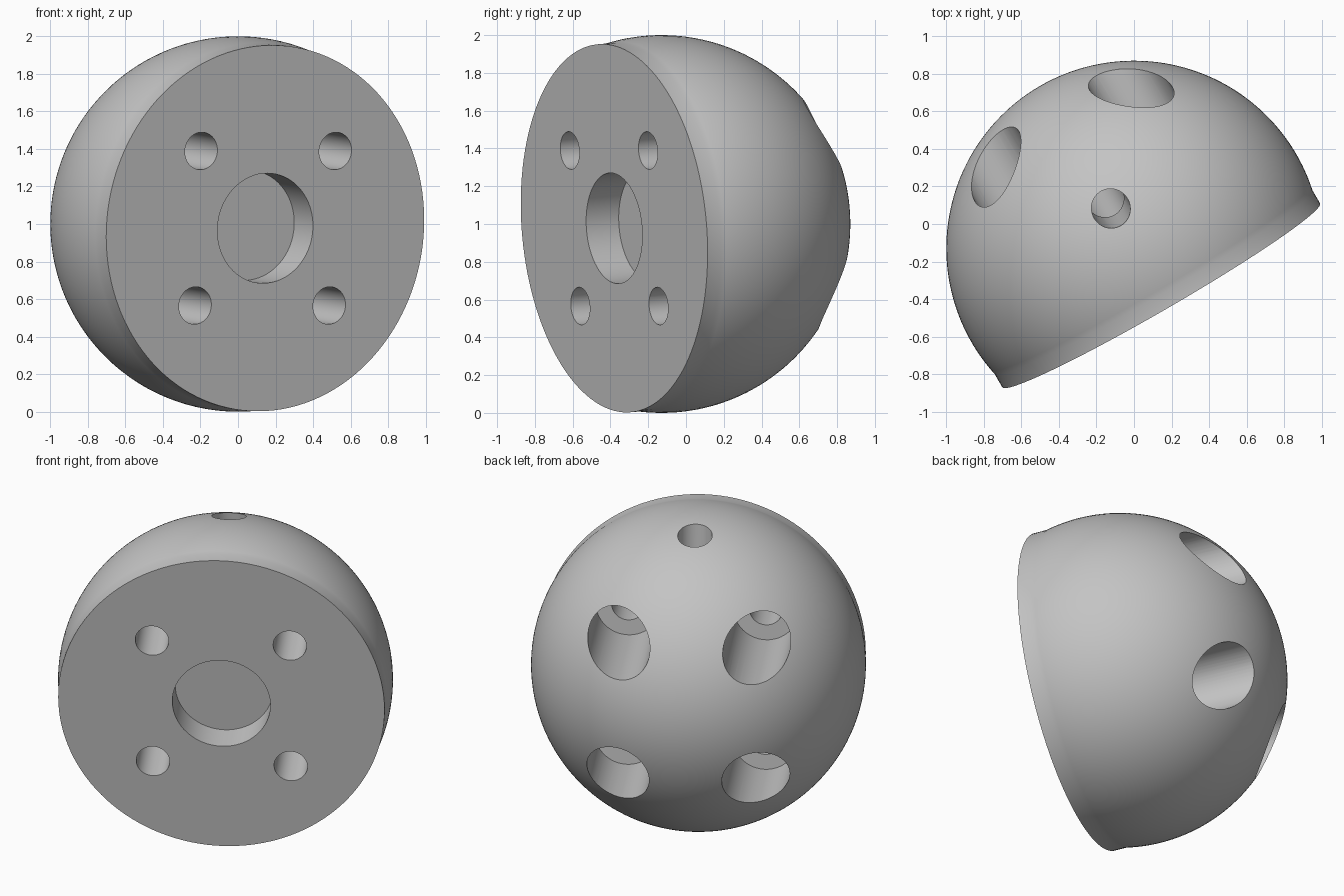
import bpy, bmesh, math
from mathutils import Matrix, Vector

cube = bpy.data.objects.get("Cube")
if cube:
    bpy.data.objects.remove(cube)

# Local frame: origin at the ball centre, local z pointing out of the flat face
normal = Vector((0.5, -0.863, -0.078)).normalized()
across = Vector((0, 0, 1)).cross(normal).normalized()
upward = normal.cross(across)
frame = Matrix((across, upward, normal)).transposed().to_4x4()
frame.translation = (0, -0.13, 1.0)

FACE = 0.29      # distance of the flat face from the ball centre
RIM = 0.978      # radius of the rim around the flat face

grey = bpy.data.materials.new("light grey")
grey.use_nodes = True
colour = (0.55, 0.55, 0.55, 1)
grey.diffuse_color = colour
grey.node_tree.nodes["Principled BSDF"].inputs["Base Color"].default_value = colour


def make_object(name, bm):
    bmesh.ops.recalc_face_normals(bm, faces=bm.faces)
    mesh = bpy.data.meshes.new(name)
    bm.to_mesh(mesh)
    bm.free()
    mesh.materials.append(grey)
    obj = bpy.data.objects.new(name, mesh)
    bpy.context.collection.objects.link(obj)
    obj.matrix_world = frame
    return obj


def lathe(name, profile, steps=128):
    bm = bmesh.new()
    verts = [bm.verts.new((r, 0, z)) for r, z in profile]
    edges = [bm.edges.new(pair) for pair in zip(verts, verts[1:])]
    bmesh.ops.spin(bm, geom=verts + edges, cent=(0, 0, 0), axis=(0, 0, 1),
                   angle=math.tau, steps=steps, use_duplicate=False)
    bmesh.ops.remove_doubles(bm, verts=bm.verts, dist=0.0001)
    bmesh.ops.holes_fill(bm, edges=[e for e in bm.edges if e.is_boundary], sides=0)
    return make_object(name, bm)


def cylinder(name, radius, start, end):
    start, end = Vector(start), Vector(end)
    axis = end - start
    turn = axis.to_track_quat("Z", "Y").to_matrix().to_4x4()
    bm = bmesh.new()
    bmesh.ops.create_cone(bm, cap_ends=True, segments=64, radius1=radius, radius2=radius,
                          depth=axis.length, matrix=Matrix.Translation((start + end) / 2) @ turn)
    obj = make_object(name, bm)
    obj.hide_render = True
    return obj


# Truncated ball with a short straight rim
rim_start = math.acos(math.sqrt(1 - RIM ** 2))
arc = [math.pi + (rim_start - math.pi) * i / 64 for i in range(65)]
profile = [(max(math.sin(a), 0), math.cos(a)) for a in arc]
profile[0] = (0, -1)
body = lathe("ball_mount", profile + [(RIM, FACE)])

# Shallow central recess in the flat face
cutters = [cylinder("centre_recess", 0.294, (0, 0, FACE - 0.2), (0, 0, FACE + 0.2))]

# Four bolt holes, counterbored from the round side
for x in (-0.413, 0.413):
    for y in (-0.413, 0.413):
        cutters.append(cylinder("bolt_hole", 0.1, (x, y, -0.3), (x, y, FACE + 0.1)))
        cutters.append(cylinder("counterbore", 0.195, (x, y, -1.2), (x, y, -0.12)))

# Hole in the top leading down to an inner cross bore
cutters.append(cylinder("cross_bore", 0.12, (0, 0, -0.55), (0, 0, -0.1)))
cutters.append(cylinder("top_hole", 0.103, (0, 0, -0.32), (0, 1.2, -0.32)))

bpy.ops.object.select_all(action="DESELECT")
body.select_set(True)
bpy.context.view_layer.objects.active = body
for cutter in cutters:
    cut = body.modifiers.new(cutter.name, "BOOLEAN")
    cut.operation = "DIFFERENCE"
    cut.solver = "EXACT"
    cut.object = cutter
    bpy.ops.object.modifier_apply(modifier=cut.name)
    bpy.data.objects.remove(cutter)

bpy.ops.object.shade_smooth_by_angle(angle=math.radians(30))
